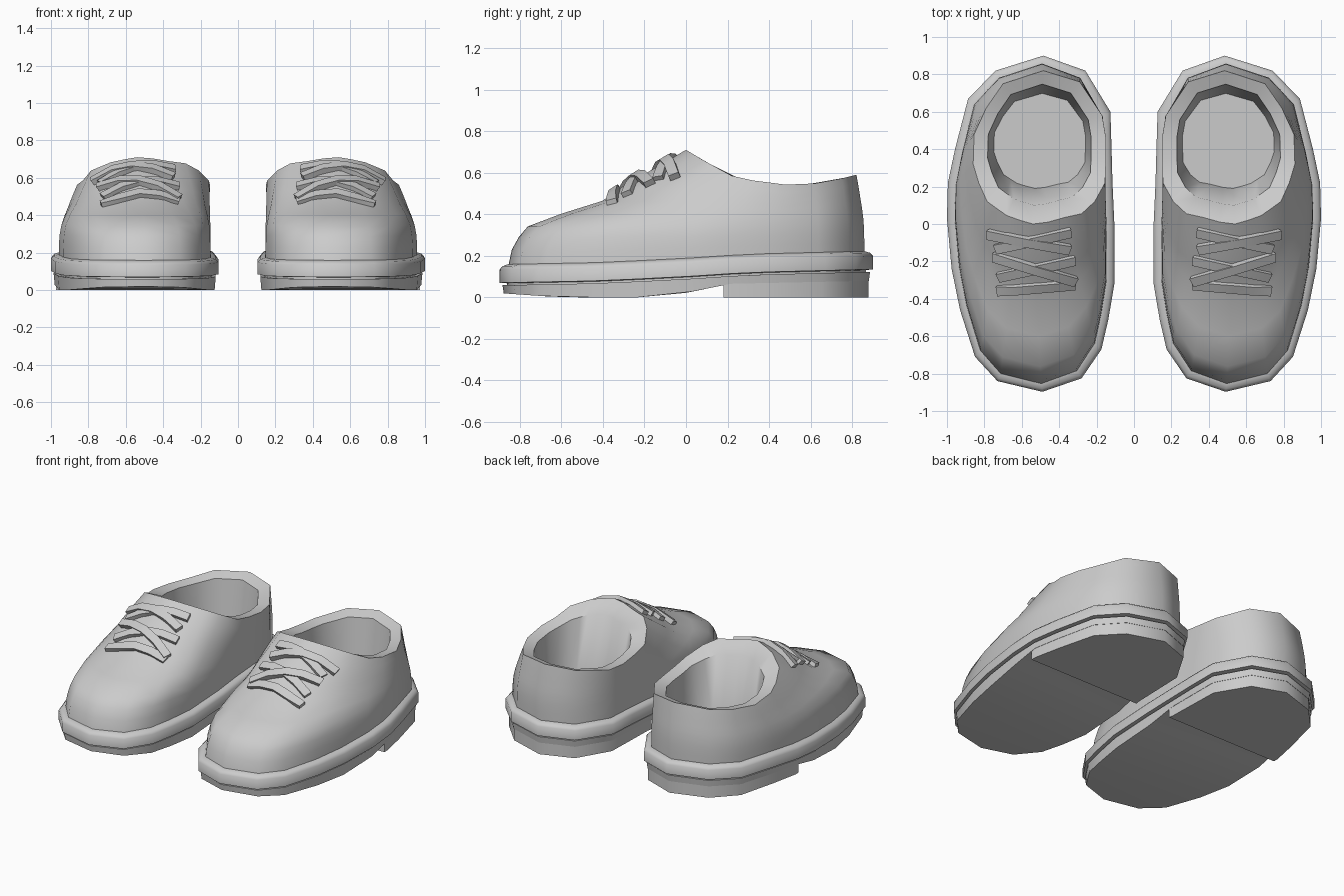
import bpy, bmesh, math
from mathutils import Vector
from mathutils.bvhtree import BVHTree

if "Cube" in bpy.data.objects:
    bpy.data.objects.remove(bpy.data.objects["Cube"])

# Welt outline and collar outline of one shoe, paired point by point from the toe
OUT = [(.49, -.897), (.73, -.84), (.85, -.71), (.93, -.46), (.975, -.24),
       (1.0, .03), (.995, .22), (.957, .40), (.887, .67), (.74, .82),
       (.485, .90), (.26, .82), (.126, .60), (.12, .40), (.115, .22),
       (.105, 0), (.105, -.32), (.137, -.51), (.174, -.67), (.28, -.825)]
TOP = [(.54, 0), (.61, .02), (.68, .045), (.73, .08), (.785, .12),
       (.83, .22), (.86, .32), (.855, .48), (.79, .62), (.70, .75),
       (.485, .82), (.29, .76), (.17, .58), (.15, .46), (.15, .33),
       (.155, .22), (.21, .12), (.28, .055), (.37, .035), (.46, .01)]
N = len(OUT)


def interp(table, y):
    if y <= table[0][0]:
        return table[0][1]
    for (a, za), (b, zb) in zip(table, table[1:]):
        if y <= b:
            return za + (zb - za) * (y - a) / (b - a)
    return table[-1][1]


def welt_z(y):
    return interp([(-.9, .07), (-.4, .08), (0, .10), (.3, .12), (.9, .135)], y)


def collar_z(y):
    return interp([(0, .71), (.1, .65), (.22, .585), (.4, .545),
                   (.55, .54), (.68, .555), (.82, .59)], y)


def tread_z(y):
    return interp([(-.89, .02), (-.6, 0), (-.1, 0), (.2, .065), (.9, .08)], y)


def inset(d):
    return [(.5525 + (x - .5525) * (1 - d / .447), y * (1 - d / .9)) for x, y in OUT]


def ring(d, zf, dz=0.0):
    return [Vector((x, y, zf(y) + dz)) for x, y in inset(d)]


def make(name, verts, faces, angle=48):
    bm = bmesh.new()
    vs = [bm.verts.new(v) for v in verts]
    for f in faces:
        bm.faces.new([vs[i] for i in f])
    bmesh.ops.recalc_face_normals(bm, faces=bm.faces[:])
    me = bpy.data.meshes.new(name)
    bm.to_mesh(me)
    bm.free()
    me.shade_smooth()
    me.set_sharp_from_angle(angle=math.radians(angle))
    ob = bpy.data.objects.new(name, me)
    bpy.context.collection.objects.link(ob)
    ob.modifiers.new("other_shoe", 'MIRROR').use_mirror_merge = False
    return ob


def loft(rings):
    n = len(rings[0])
    verts = [v for r in rings for v in r]
    faces = [(k * n + i, k * n + (i + 1) % n, (k + 1) * n + (i + 1) % n, (k + 1) * n + i)
             for k in range(len(rings) - 1) for i in range(n)]
    return verts, faces


# Sole: welt, groove and tread in one loft, closed underneath with cross strips
rings = [ring(.06, welt_z, .088), ring(.04, welt_z, .088), ring(.015, welt_z, .08),
         ring(0, welt_z, .064), ring(0, welt_z), ring(.035, welt_z, -.003),
         ring(.035, welt_z, -.012), ring(.014, welt_z, -.012), ring(.02, tread_z)]
verts, faces = loft(rings)
o = (len(rings) - 1) * N
faces += [(o, o + 1, o + N - 1), (o + 9, o + 10, o + 11)]
faces += [(o + i, o + i + 1, o + N - i - 1, o + N - i) for i in range(1, 9)]
make("sole", verts, faces)

# Heel block
pts = inset(.022)
heel = [(.973, .18)] + pts[6:15] + [(.132, .18)]
verts, faces = loft([[Vector((x, y, 0)) for x, y in heel],
                     [Vector((x, y, welt_z(y) - .014)) for x, y in heel]])
n = len(heel)
faces += [tuple(range(n)), tuple(range(n, 2 * n))]
make("heel", verts, faces)

# Upper: each base point climbs to its collar point, domed at the toe, upright at the back
FRONT = [(0, 0), (.02, .14), (.06, .25), (.11, .34), (.3, .45),
         (.53, .56), (.65, .69), (.88, .89), (1, 1)]
BACK = [(0, 0), (0, .14), (.02, .28), (.1, .42), (.25, .55),
        (.42, .66), (.6, .77), (.8, .89), (1, 1)]
base = ring(.042, welt_z, .08)
top = [Vector((x, y, collar_z(y))) for x, y in TOP]
rings = []
for (hf, vf), (hb, vb) in zip(FRONT, BACK):
    r = []
    for a, b in zip(base, top):
        w = min(1, abs(b.y - a.y) / .86)
        h, v = hb + (hf - hb) * w, vb + (vf - vb) * w
        r.append(Vector((a.x + (b.x - a.x) * h, a.y + (b.y - a.y) * h,
                         a.z + (b.z - a.z) * v)))
    rings.append(r)
# Collar rim, inner wall and insole
rim = [Vector((.51 + (p.x - .51) * .78, .10 + p.y * .79, 0)) for p in top]
for p in rim:
    p.z = collar_z(p.y) - .01
wall = [Vector((.505 + (p.x - .505) * .69, .19 + p.y * .62, .22)) for p in top]
verts, faces = loft(rings + [rim, wall])
faces.append(tuple(range(len(verts) - N, len(verts))))
make("upper", verts, faces)
tree = BVHTree.FromPolygons(verts, faces)


# Laces: flat strips draped over the upper
def lace(name, a, b, lift):
    a, b = Vector((*a, 0)), Vector((*b, 0))
    side = Vector((0, 0, 1)).cross(b - a)
    verts, steps = [], 5
    for k in range(steps):
        p = a.lerp(b, k / (steps - 1))
        mid, nor = tree.ray_cast(p + Vector((0, 0, 2)), Vector((0, 0, -1)))[:2]
        if nor.z < 0:
            nor = -nor
        along = (side - nor * side.dot(nor)).normalized() * .026
        for s, h in ((-1, -.01), (1, -.01), (1, .025), (-1, .025)):
            verts.append(mid + along * s + nor * (h + lift))
    faces = [(k * 4 + i, k * 4 + (i + 1) % 4, k * 4 + 4 + (i + 1) % 4, k * 4 + 4 + i)
             for k in range(steps - 1) for i in range(4)]
    e = 4 * (steps - 1)
    faces += [(0, 1, 2, 3), (e, e + 1, e + 2, e + 3)]
    make(name, verts, faces, 40)


LACES = [((.34, -.04), (.73, -.13), 0), ((.77, -.05), (.35, -.13), .008),
         ((.32, -.19), (.72, -.28), 0), ((.74, -.17), (.32, -.30), .008),
         ((.32, -.32), (.73, -.355), 0)]
for i, (a, b, lift) in enumerate(LACES):
    lace(f"lace_{i + 1}", a, b, lift)
